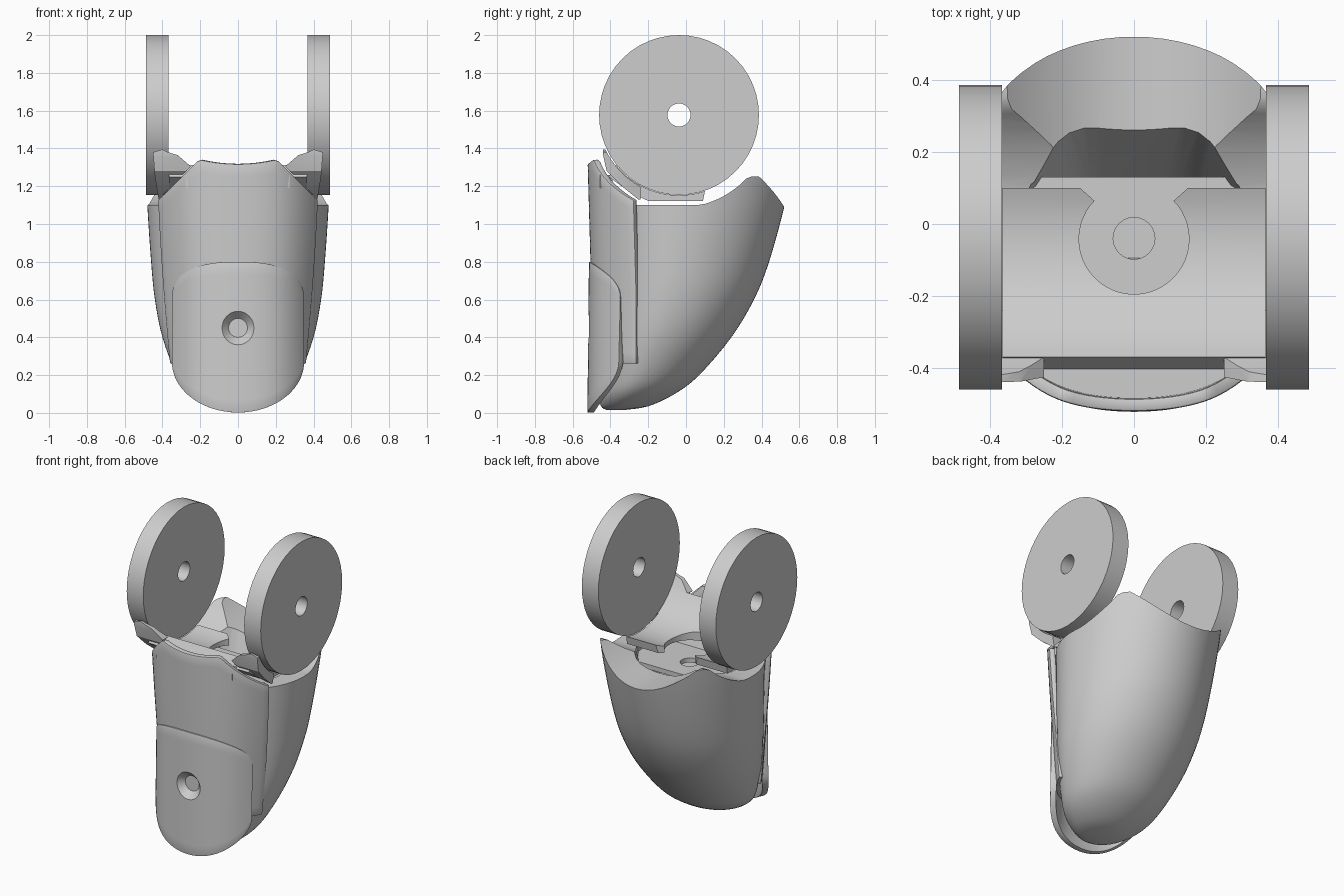
import bpy, bmesh, math

if "Cube" in bpy.data.objects:
    bpy.data.objects.remove(bpy.data.objects["Cube"])

grey = bpy.data.materials.new("light grey")
grey.use_nodes = True
grey.diffuse_color = (0.61, 0.61, 0.61, 1)
grey.node_tree.nodes["Principled BSDF"].inputs["Base Color"].default_value = (0.61, 0.61, 0.61, 1)


def finish(name, bm):
    bmesh.ops.recalc_face_normals(bm, faces=bm.faces)
    mesh = bpy.data.meshes.new(name)
    bm.to_mesh(mesh)
    bm.free()
    mesh.materials.append(grey)
    obj = bpy.data.objects.new(name, mesh)
    bpy.context.collection.objects.link(obj)
    return obj


def prism(name, pts, axis, lo, hi, end_scale=(1, 1)):
    """Extrude a 2D outline along an axis; end_scale tapers the low end."""
    def place(p, d):
        return {"x": (d, p[0], p[1]), "y": (p[0], d, p[1]), "z": (p[0], p[1], d)}[axis]
    bm = bmesh.new()
    a = [bm.verts.new(place((p[0] * end_scale[0], p[1] * end_scale[1]), lo)) for p in pts]
    b = [bm.verts.new(place(p, hi)) for p in pts]
    n = len(pts)
    bm.faces.new(a)
    bm.faces.new(b)
    for i in range(n):
        bm.faces.new((a[i], a[(i + 1) % n], b[(i + 1) % n], b[i]))
    return finish(name, bm)


def circle(c, r, n=48):
    return [(c[0] + r * math.cos(2 * math.pi * i / n), c[1] + r * math.sin(2 * math.pi * i / n))
            for i in range(n)]


def apply(obj, kind, **settings):
    mod = obj.modifiers.new(kind.title(), kind)
    for key, value in settings.items():
        setattr(mod, key, value)
    bpy.context.view_layer.objects.active = obj
    bpy.ops.object.modifier_apply(modifier=mod.name)


def cut(obj, *cutters):
    for c in cutters:
        apply(obj, "BOOLEAN", object=c, operation="DIFFERENCE", solver="EXACT")
        bpy.data.objects.remove(c)


def mirrored(pts):
    """Complete a right-hand outline with its mirror image across x = 0."""
    return pts + [(-x, y) for x, y in reversed(pts)]


PIVOT = (-0.037, 1.577)  # disc axis as (y, z)

# Side discs with an axle hole
for side, sign in (("left", 1), ("right", -1)):
    lo, hi = sorted((sign * 0.367, sign * 0.487))
    disc = prism(side + "_disc", circle(PIVOT, 0.423), "x", lo, hi)
    cut(disc, prism("axle_cutter", circle(PIVOT, 0.061, 32), "x", lo - 0.1, hi + 0.1))

# Rear shell: lofted sections of (z, half width, front y, back y)
SECTIONS = [(0.015, 0.05, -0.42, -0.33), (0.035, 0.15, -0.45, -0.20), (0.10, 0.255, -0.465, -0.06),
            (0.20, 0.325, -0.46, 0.07), (0.40, 0.40, -0.45, 0.24), (0.60, 0.44, -0.44, 0.36),
            (0.80, 0.46, -0.44, 0.44), (1.10, 0.48, -0.44, 0.523), (1.32, 0.487, -0.44, 0.57)]


def spline(i, t):
    """Catmull-Rom point between sections i and i + 1."""
    p = [SECTIONS[min(max(i + k, 0), len(SECTIONS) - 1)] for k in (-1, 0, 1, 2)]
    return [0.5 * (2 * b + (c - a) * t + (2 * a - 5 * b + 4 * c - d) * t * t
                   + (3 * b - a - 3 * c + d) * t ** 3) for a, b, c, d in zip(*p)]


rows = [spline(i, k / 4) for i in range(len(SECTIONS) - 1) for k in range(4)] + [SECTIONS[-1]]
bm = bmesh.new()
rings = []
for z, half, front, back in rows:
    mid = front + 0.45 * (back - front)
    ring = []
    for i in range(72):
        c, s = math.cos(math.tau * i / 72), math.sin(math.tau * i / 72)
        ring.append(bm.verts.new((half * c, mid + s * (back - mid if s > 0 else mid - front), z)))
    rings.append(ring)
for r0, r1 in zip(rings, rings[1:]):
    for i in range(72):
        j = (i + 1) % 72
        bm.faces.new((r0[i], r0[j], r1[j], r1[i]))
bm.faces.new(rings[0])
bm.faces.new(rings[-1])
shell = finish("rear_shell", bm)

# Rim clearance around the discs, scooped back rim and inner cavity
rim = [(-0.8, 1.8), (-0.8, 1.1), (0.06, 1.1)]
rim += [(y, PIVOT[1] - math.sqrt(0.49 ** 2 - (y - PIVOT[0]) ** 2))
        for y in (0.1, 0.13, 0.16, 0.19, 0.22, 0.25, 0.28, 0.3, 0.32)]
rim += [(0.35, 1.252), (0.8, 1.255), (0.8, 1.8)]
scoop = [(x / 40, 1.09 + 0.16 * (x / 14) ** 2) for x in range(-24, 25)] + [(0.6, 1.8), (-0.6, 1.8)]
cavity = mirrored([(0.33, -0.27), (0.36, -0.1), (0.35, 0.02), (0.29, 0.12), (0.21, 0.235),
                   (0.18, 0.265), (0.14, 0.285), (0.1, 0.29)])
cut(shell, prism("rim_cutter", rim, "x", -0.8, 0.8),
    prism("scoop_cutter", scoop, "y", 0.1, 0.8),
    prism("cavity_cutter", cavity, "z", 0.7, 1.16, (0.85, 0.35)))

# Pivot floor inside the shell
floor = prism("pivot_floor", mirrored([(0.33, -0.27), (0.36, -0.1), (0.34, 0.03), (0.27, 0.13)]),
              "z", 1.02, 1.05)
cut(floor, prism("hole_cutter", circle((0, -0.04), 0.058, 24), "z", 0.9, 1.2))

# Curved cradle with a keyhole notch
arc = [(y, PIVOT[1] - math.sqrt(0.425 ** 2 - (y - PIVOT[0]) ** 2))
       for y in [0.1 - 0.47 * i / 24 for i in range(25)]]
cradle = prism("cradle", arc + [(-0.41, 1.25), (-0.3, 1.17), (-0.2, 1.122), (0.09, 1.122)],
               "x", -0.365, 0.365)
cut(cradle, prism("notch_cutter", circle((0, -0.042), 0.153), "z", 0.9, 1.5),
    prism("mouth_cutter", mirrored([(0.105, -0.03), (0.105, 0.06), (0.15, 0.1), (0.17, 0.13)]),
          "z", 0.9, 1.5))

# Web joining the cradle to the front plate
web = [(x / 40, -0.5 + 0.6 * (x / 40) ** 2) for x in range(-11, 12)] + [(0.275, -0.39), (-0.275, -0.39)]
prism("front_web", web, "z", 1.19, 1.26)

# Horns hugging the front of each disc
horn_outline = [(0.25, 1.305), (0.32, 1.365), (0.37, 1.38), (0.40, 1.395), (0.45, 1.38),
                (0.44, 1.25), (0.42, 1.13)]
horn_front = [(-0.8, 1.0), (-0.8, 1.5), (-0.445, 1.5), (-0.438, 1.36), (-0.42, 1.28),
              (-0.34, 1.2), (-0.24, 1.12), (-0.2, 1.0)]
for side, sign in (("left", 1), ("right", -1)):
    horn = prism(side + "_horn", [(sign * x, z) for x, z in horn_outline], "y", -0.46, -0.24)
    cut(horn, prism("disc_cutter", circle(PIVOT, 0.43, 64), "x", -0.8, 0.8),
        prism("front_cutter", horn_front, "x", -0.8, 0.8))


def plate(name, point, columns, count, thickness):
    """Curved plate from point(t, v), t across from -1 to 1, v upward from 0 to 1."""
    bm = bmesh.new()
    grid = [[bm.verts.new(point(t, k / count)) for k in range(count + 1)] for t in columns]
    for a, b in zip(grid, grid[1:]):
        for k in range(count):
            bm.faces.new((a[k], b[k], b[k + 1], a[k + 1]))
    obj = finish(name, bm)
    if sum(p.normal.y for p in obj.data.polygons) > 0:
        obj.data.flip_normals()
    apply(obj, "SOLIDIFY", thickness=thickness, offset=-1)
    apply(obj, "BEVEL", width=0.007, segments=2, limit_method="ANGLE", angle_limit=math.radians(50))
    return obj


# Upper front plate with a notched top edge
def upper_point(t, v):
    x = abs(t) * 0.42
    top = 1.318 + 0.024 * (x / 0.2) ** 2 if x < 0.2 else 1.342 - (x - 0.2) * 0.98
    z = 0.26 + v * (top - 0.26)
    h = (z - 0.26) / 0.84
    width = 0.362 + 0.085 * h - 0.023 * h * h
    front = -0.5 - 0.02 * max(0, (z - 0.6) / 0.7)
    return (t * width, front + 0.106 * t ** 2 + 0.131 * t ** 4, z)


upper = plate("upper_front_plate", upper_point, [i / 20 for i in range(-20, 21)], 16, 0.035)


# Lower front plate with a round bottom
def lower_point(t, v):
    x = 0.35 * t
    low = 0.27 - 0.268 * math.sqrt(max(0, 1 - t * t))
    top = 0.6 + 0.2 * max(0, 1 - abs(t) ** 2.5) ** 0.4
    return (x, -0.522 + 0.008 * v + 0.62 * x * x + 6 * x ** 4, low + v * (top - low))


lower = plate("lower_front_plate", lower_point,
              [math.sin(math.pi * i / 40) for i in range(-20, 21)], 12, 0.035)

# Countersunk hole through both front plates
for target in (upper, lower):
    bm = bmesh.new()
    rings = [[bm.verts.new((x, y, z)) for x, z in circle((0, 0.45), r, 32)]
             for r, y in ((0.092, -0.56), (0.09, -0.519), (0.05, -0.475))]
    for a, b in zip(rings, rings[1:]):
        for i in range(32):
            j = (i + 1) % 32
            bm.faces.new((a[i], a[j], b[j], b[i]))
    bm.faces.new(rings[0])
    bm.faces.new(rings[-1])
    cut(target, finish("countersink_cutter", bm))

# Smooth shading with sharp edges kept
bpy.ops.object.select_all(action="DESELECT")
for obj in bpy.context.collection.objects:
    if obj.type == "MESH":
        obj.select_set(True)
        bpy.context.view_layer.objects.active = obj
bpy.ops.object.shade_smooth_by_angle(angle=math.radians(30))
